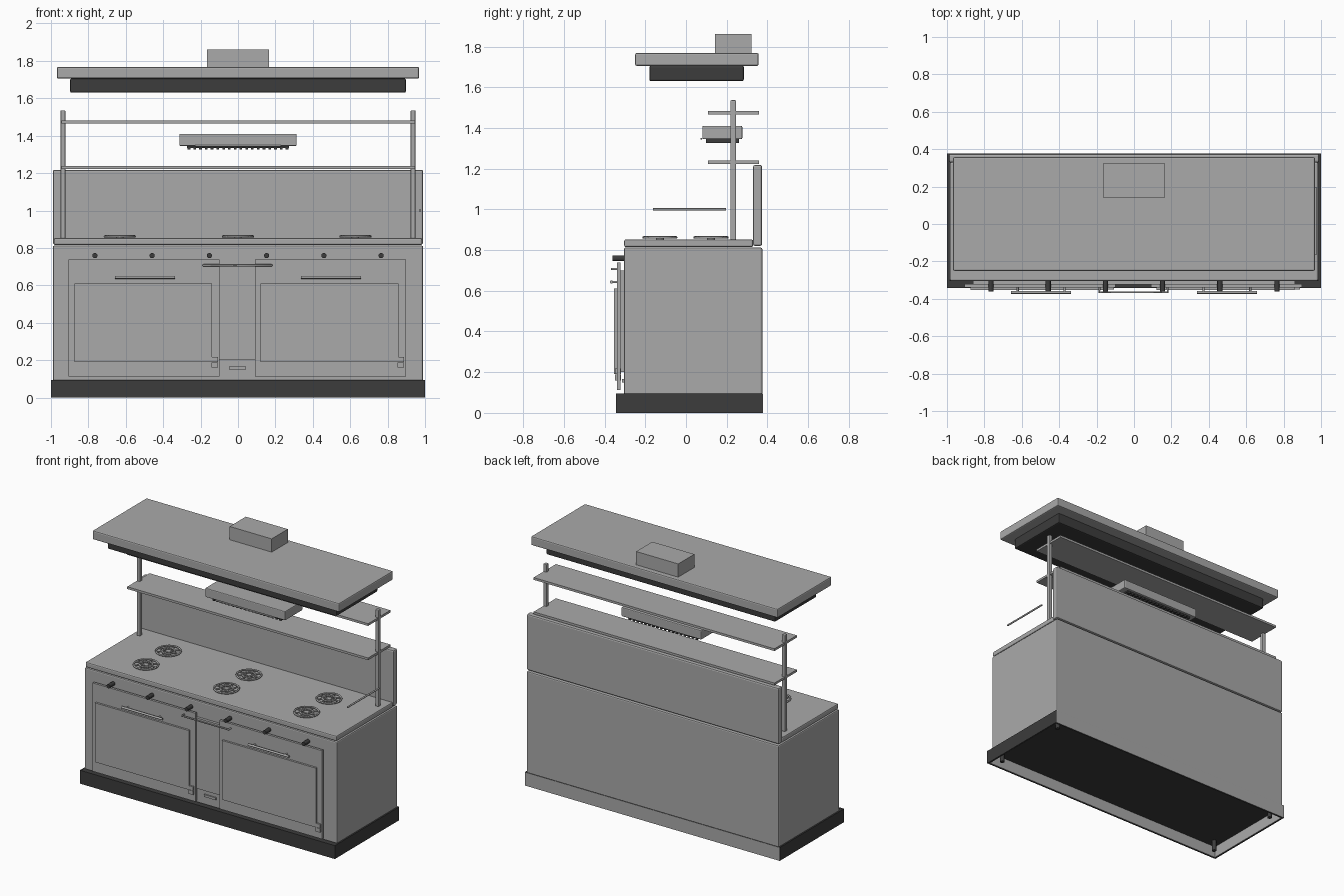
import bpy, bmesh, math
from mathutils import Matrix, Vector

cube = bpy.data.objects.get("Cube")
if cube:
    bpy.data.objects.remove(cube, do_unlink=True)


def material(name, value):
    m = bpy.data.materials.new(name)
    m.use_nodes = True
    colour = (value, value, value, 1)
    m.diffuse_color = colour
    m.node_tree.nodes["Principled BSDF"].inputs["Base Color"].default_value = colour
    return m


steel = material("brushed_steel", 0.4)
dark = material("dark_metal", 0.045)


def finish(name, bm, mat):
    me = bpy.data.meshes.new(name)
    bm.to_mesh(me)
    bm.free()
    me.materials.append(mat)
    ob = bpy.data.objects.new(name, me)
    bpy.context.collection.objects.link(ob)
    return ob


def add_box(bm, x, y, z):
    size = Vector((x[1] - x[0], y[1] - y[0], z[1] - z[0]))
    mid = Vector((sum(x), sum(y), sum(z))) / 2
    bmesh.ops.create_cube(bm, size=1, matrix=Matrix.Translation(mid) @ Matrix.Diagonal(size.to_4d()))


def box(name, x, y, z, mat=steel, bevel=0):
    bm = bmesh.new()
    add_box(bm, x, y, z)
    ob = finish(name, bm, mat)
    if bevel:
        mod = ob.modifiers.new("soft_edges", "BEVEL")
        mod.width = bevel
        mod.segments = 2
    return ob


def rod(name, points, radius, mat=steel):
    # Square-cornered round bar along a path
    cu = bpy.data.curves.new(name, "CURVE")
    cu.dimensions = "3D"
    cu.bevel_depth = radius
    cu.bevel_resolution = 2
    cu.use_fill_caps = True
    sp = cu.splines.new("POLY")
    sp.points.add(len(points) - 1)
    for p, co in zip(sp.points, points):
        p.co = (*co, 1)
    cu.materials.append(mat)
    ob = bpy.data.objects.new(name, cu)
    bpy.context.collection.objects.link(ob)
    return ob


def cylinder(name, centre, radius, depth, mat, axis="Z"):
    bm = bmesh.new()
    turn = Matrix.Rotation(math.pi / 2, 4, "X") if axis == "Y" else Matrix()
    bmesh.ops.create_cone(bm, cap_ends=True, segments=20, radius1=radius, radius2=radius,
                          depth=depth, matrix=Matrix.Translation(centre) @ turn)
    return finish(name, bm, mat)


# Hollow plinth: dark skirt, steel lining, dark underside, small feet
def frame(name, half_x, y0, y1, t, z, mat):
    bm = bmesh.new()
    for y in ((y0, y0 + t), (y1 - t, y1)):
        add_box(bm, (-half_x, half_x), y, z)
    for s in (-1, 1):
        add_box(bm, sorted((s * half_x, s * (half_x - t))), (y0 + t, y1 - t), z)
    return finish(name, bm, mat)


frame("plinth_skirt", 1, -0.343, 0.376, 0.01, (0, 0.095), dark)
frame("plinth_lining", 0.99, -0.333, 0.366, 0.004, (0.001, 0.09), steel)
box("plinth_top", (-0.99, 0.99), (-0.333, 0.366), (0.082, 0.094), dark)
box("plinth_back_plate", (-0.998, 0.998), (0.376, 0.378), (0, 0.095))
for x in (-0.93, 0.93):
    for y in (-0.27, 0.31):
        cylinder("foot", (x, y, 0.045), 0.015, 0.08, dark)

# Cabinet, worktop and splashback
box("cabinet", (-0.99, 0.99), (-0.305, 0.375), (0.09, 0.812), steel, 0.008)
box("worktop", (-0.985, 0.985), (-0.304, 0.33), (0.815, 0.852), steel, 0.008)
box("splashback", (-0.99, 0.99), (0.329, 0.374), (0.82, 1.218), steel, 0.01)

# Doors with raised panels, hinges and bar handles
for side in (-1, 1):
    x0, x1 = (-0.905, -0.098) if side < 0 else (0.091, 0.898)
    box("door", (x0, x1), (-0.339, -0.322), (0.112, 0.739))
    box("door_panel", (x0 + 0.03, x1 - 0.04), (-0.353, -0.338), (0.19, 0.61))
    for z in (0.16, 0.19):
        box("hinge", (x1 - 0.045, x1 - 0.01), (-0.35, -0.32), (z, z + 0.028))
    mid = side * 0.497
    rod("door_handle", [(mid - 0.16, -0.366, 0.643), (mid + 0.16, -0.366, 0.643)], 0.008)
    for s in (-1, 1):
        x = mid + s * 0.125
        rod("handle_bracket", [(x, -0.338, 0.643), (x, -0.366, 0.643)], 0.006)

# Mounting strip, knobs, front rail and vent plate
box("door_backing", (-0.86, 0.86), (-0.324, -0.304), (0.2, 0.7))
for i in range(6):
    cylinder("control_knob", (-0.765 + i * 0.306, -0.332, 0.759), 0.014, 0.056, dark, "Y")
rod("front_rail", [(-0.185, -0.325, 0.707), (-0.185, -0.365, 0.707),
                   (0.18, -0.365, 0.707), (0.18, -0.325, 0.707)], 0.006)
box("vent_plate", (-0.048, 0.043), (-0.314, -0.304), (0.15, 0.167))

# Burners: two rings joined by spokes
for x in (-0.632, 0, 0.628):
    for y in (-0.128, 0.123):
        for r in (0.08, 0.042):
            ring = [(x + r * math.cos(a * math.pi / 12), y + r * math.sin(a * math.pi / 12), 0.862)
                    for a in range(24)]
            rod("burner_ring", ring, 0.006).data.splines[0].use_cyclic_u = True
        for k in range(8):
            c, s = math.cos(k * math.pi / 4), math.sin(k * math.pi / 4)
            rod("burner_spoke", [(x + r * c, y + r * s, 0.862) for r in (0.018, 0.085)], 0.005)
        cylinder("burner_cap", (x, y, 0.857), 0.02, 0.012, steel)

# Posts and shelves
for x in (-0.936, 0.936):
    box("shelf_post", (x - 0.013, x + 0.013), (0.218, 0.246), (0.85, 1.536), steel, 0.005)
for z in (1.223, 1.466):
    box("shelf", (-0.945, 0.945), (0.108, 0.358), (z, z + 0.016))

# Side rail
rod("side_rail", [(0.973, -0.162, 1), (0.973, 0.196, 1)], 0.006)

# Overhead grill with heating bars and front handle
box("grill_body", (-0.314, 0.314), (0.08, 0.277), (1.345, 1.41), steel, 0.006)
box("grill_element", (-0.273, 0.273), (0.098, 0.26), (1.335, 1.346), dark)
for i in range(18):
    x = -0.262 + i * 0.524 / 17
    box("grill_bar", (x - 0.007, x + 0.007), (0.098, 0.26), (1.325, 1.336), dark)
rod("grill_handle", [(-0.23, 0.075, 1.346), (0.23, 0.075, 1.346)], 0.005)

# Extractor hood, filter box and chimney
box("hood", (-0.968, 0.968), (-0.25, 0.357), (1.705, 1.768), steel, 0.008)
box("hood_filter", (-0.898, 0.898), (-0.18, 0.284), (1.63, 1.706), dark, 0.008)
box("chimney", (-0.165, 0.165), (0.142, 0.323), (1.765, 1.862))
